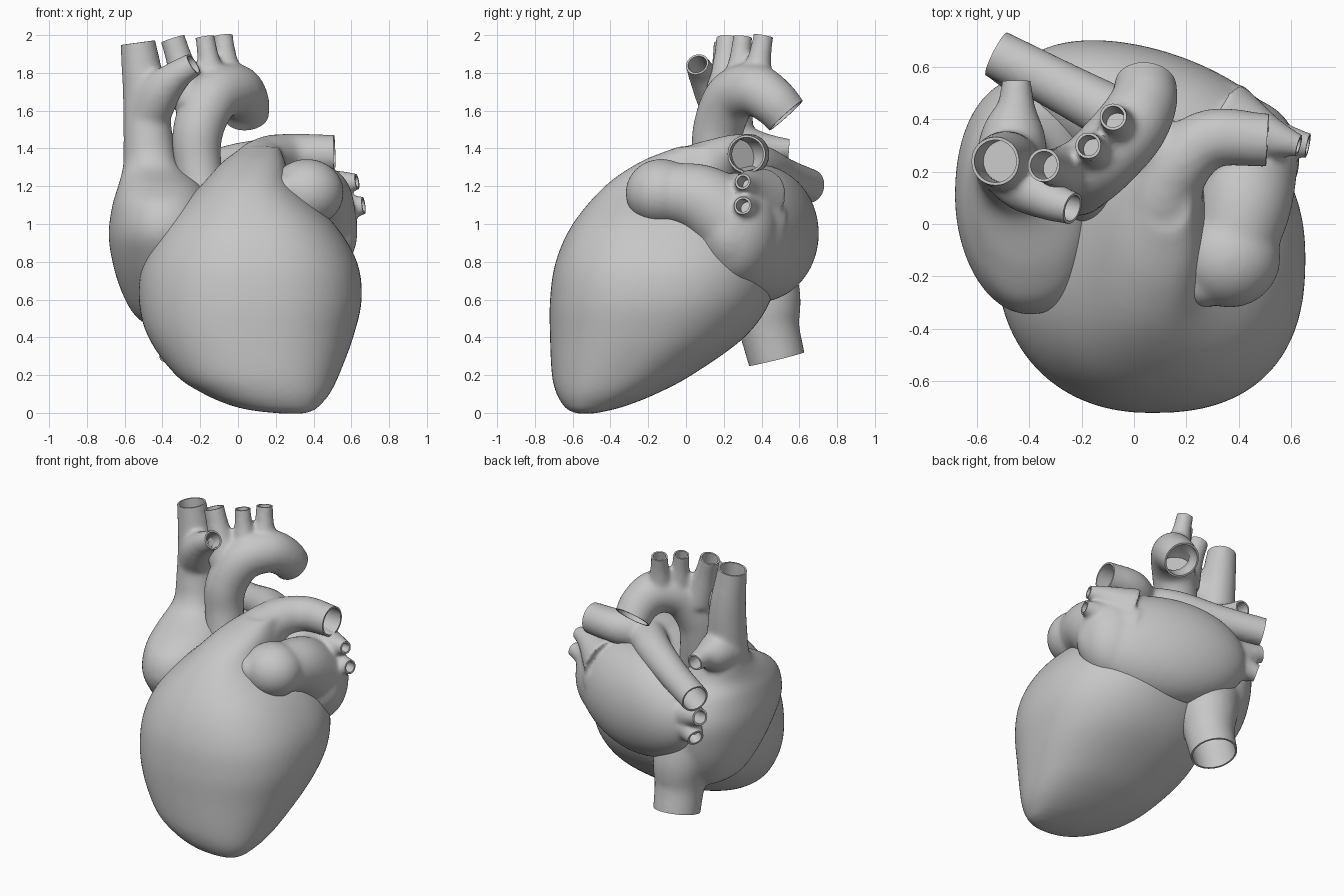
import bpy, bmesh, math
from mathutils import Vector, Matrix

cube = bpy.data.objects.get("Cube")
if cube:
    bpy.data.objects.remove(cube, do_unlink=True)

GREY = (0.57, 0.57, 0.57, 1)
mat = bpy.data.materials.new("plain grey")
mat.use_nodes = True
mat.diffuse_color = GREY
shader = mat.node_tree.nodes["Principled BSDF"]
shader.inputs["Base Color"].default_value = GREY
shader.inputs["Roughness"].default_value = 0.6

SIDES = 40


def spline(rows, steps=8):
    """Catmull-Rom interpolation of rows of any length."""
    pts = [Vector(r) for r in rows]
    pts = [2 * pts[0] - pts[1]] + pts + [2 * pts[-1] - pts[-2]]
    out = []
    for a, b, c, d in zip(pts, pts[1:], pts[2:], pts[3:]):
        for i in range(steps):
            t = i / steps
            out.append(0.5 * (2 * b + (c - a) * t + (2 * a - 5 * b + 4 * c - d) * t * t
                              + (3 * b - a - 3 * c + d) * t ** 3))
    return out + [pts[-2]]


def skin(bm, rings):
    """Closed surface through a list of rings."""
    loops = [[bm.verts.new(p) for p in ring] for ring in rings]
    for lo, hi in zip(loops, loops[1:]):
        for i in range(len(lo)):
            j = (i + 1) % len(lo)
            bm.faces.new((lo[i], lo[j], hi[j], hi[i]))
    bm.faces.new(loops[0][::-1])
    bm.faces.new(loops[-1])


def circle(centre, axis, side, radius):
    other = axis.cross(side)
    angles = [math.tau * i / SIDES for i in range(SIDES)]
    return [centre + radius * (side * math.cos(a) + other * math.sin(a)) for a in angles]


def oval(level, right_corner, left_corner):
    """Level ring from its height and limits; the front corners have their own fullness."""
    z, x0, x1, y0, y1 = level
    ring = []
    for i in range(64):
        c, s = math.cos(math.tau * i / 64), math.sin(math.tau * i / 64)
        power = 0.92 if s > 0 else left_corner if c > 0 else right_corner
        c, s = (math.copysign(abs(v) ** power, v) for v in (c, s))
        ring.append(Vector(((x0 + x1 + (x1 - x0) * c) / 2, (y0 + y1 + (y1 - y0) * s) / 2, z)))
    return ring


class Part:
    """Blobs and tubes fused into one smooth skin with bored vessel ends."""

    def __init__(self, name):
        self.name = name
        self.body = bmesh.new()
        self.cutter = bmesh.new()

    def blob(self, centre, radii, turn=0):
        spin = Matrix.Rotation(math.radians(turn), 3, 'Z').to_quaternion()
        bmesh.ops.create_icosphere(self.body, subdivisions=4, radius=1,
                                   matrix=Matrix.LocRotScale(Vector(centre), spin, Vector(radii)))

    def levels(self, rows, right_corner, left_corner):
        skin(self.body, [oval(l, right_corner, left_corner) for l in spline(rows, 5)])

    def tube(self, rows, open_end=True):
        path = spline(rows)
        pts = [Vector(p[:3]) for p in path]
        radii = [p[3] + 0.004 for p in path]
        frames = []
        side = (pts[1] - pts[0]).orthogonal().normalized()
        for i, p in enumerate(pts):
            axis = (pts[min(i + 1, len(pts) - 1)] - pts[max(i - 1, 0)]).normalized()
            side = (side - axis * side.dot(axis)).normalized()
            frames.append((p, axis, side))
        rings = [circle(*f, r) for f, r in zip(frames, radii)]
        if open_end:
            r = radii[-1]
            rings.append(circle(pts[-1] + axis * 0.035, axis, side, r))
            # bore along the path, then a flat trim beyond the end
            bore = r - 0.013
            cut = [circle(*f, bore) for f in frames if (f[0] - pts[-1]).length < 2.8 * r]
            cut += [circle(pts[-1] + axis * o, axis, side, r * 1.25) for o in (0, 0.08)]
            skin(self.cutter, cut)
        skin(self.body, rings)

    def finish(self, voxel=0.015, smooth=10):
        objs = []
        for bm, suffix in ((self.body, ""), (self.cutter, "_cutter")):
            bmesh.ops.recalc_face_normals(bm, faces=bm.faces)
            me = bpy.data.meshes.new(self.name + suffix)
            bm.to_mesh(me)
            bm.free()
            ob = bpy.data.objects.new(self.name + suffix, me)
            bpy.context.collection.objects.link(ob)
            objs.append(ob)
        ob, cutter = objs
        cutter.hide_render = True
        remesh = ob.modifiers.new("Fuse", 'REMESH')
        remesh.mode = 'VOXEL'
        remesh.voxel_size = voxel
        relax = ob.modifiers.new("Relax", 'SMOOTH')
        relax.factor = 0.5
        relax.iterations = smooth
        cut = ob.modifiers.new("Bore", 'BOOLEAN')
        cut.operation = 'DIFFERENCE'
        cut.solver = 'EXACT'
        cut.object = cutter
        dg = bpy.context.evaluated_depsgraph_get()
        dg.update()
        me = bpy.data.meshes.new_from_object(ob.evaluated_get(dg))
        ob.modifiers.clear()
        ob.data = me
        bpy.data.objects.remove(cutter, do_unlink=True)
        me.materials.clear()
        me.materials.append(mat)
        bpy.ops.object.select_all(action='DESELECT')
        ob.select_set(True)
        bpy.context.view_layer.objects.active = ob
        bpy.ops.object.shade_smooth_by_angle(angle=math.radians(45))


# Ventricles with the lung artery and its two branches
ventricles = Part("ventricles_and_pulmonary_artery")
ventricles.levels([(-0.004, 0.23, 0.35, -0.575, -0.49), (0.012, 0.08, 0.4, -0.62, -0.41),
                   (0.04, -0.04, 0.435, -0.65, -0.31), (0.1, -0.18, 0.485, -0.685, -0.16),
                   (0.2, -0.33, 0.535, -0.71, 0.03), (0.4, -0.475, 0.61, -0.72, 0.31),
                   (0.6, -0.525, 0.655, -0.72, 0.45), (0.8, -0.50, 0.63, -0.69, 0.48),
                   (1.0, -0.39, 0.51, -0.60, 0.42), (1.2, -0.20, 0.3, -0.43, 0.32),
                   (1.33, -0.08, 0.25, -0.24, 0.28), (1.41, 0.03, 0.22, -0.04, 0.25)], 0.92, 0.82)
ventricles.tube([(0.05, -0.1, 0.95, 0.18), (0.09, 0.03, 1.22, 0.17), (0.15, 0.2, 1.33, 0.13),
                 (0.29, 0.325, 1.365, 0.11), (0.51, 0.32, 1.37, 0.098)])
ventricles.tube([(0.16, 0.22, 1.33, 0.12), (-0.02, 0.38, 1.31, 0.11),
                 (-0.27, 0.52, 1.25, 0.095), (-0.525, 0.65, 1.2, 0.09)])
ventricles.finish(smooth=14)

# Right atrium with the great veins
right_atrium = Part("right_atrium_and_great_veins")
right_atrium.levels([(0.45, -0.46, -0.16, 0.05, 0.4), (0.52, -0.55, -0.12, -0.05, 0.47),
                     (0.65, -0.62, -0.1, -0.16, 0.53), (0.8, -0.665, -0.1, -0.27, 0.56),
                     (0.95, -0.685, -0.12, -0.345, 0.56), (1.1, -0.665, -0.15, -0.31, 0.5),
                     (1.2, -0.635, -0.19, -0.18, 0.42), (1.3, -0.61, -0.3, 0.02, 0.38),
                     (1.42, -0.6, -0.35, 0.09, 0.35)], 1.02, 0.85)
right_atrium.tube([(-0.45, 0.19, 1.2, 0.15), (-0.475, 0.22, 1.45, 0.128),
                   (-0.495, 0.24, 1.7, 0.112), (-0.53, 0.24, 1.96, 0.09)])
right_atrium.tube([(-0.48, 0.22, 1.57, 0.115), (-0.41, 0.15, 1.7, 0.105),
                   (-0.32, 0.09, 1.79, 0.075), (-0.235, 0.06, 1.845, 0.06)])
right_atrium.tube([(-0.47, 0.22, 1.38, 0.14), (-0.46, 0.36, 1.39, 0.115),
                   (-0.45, 0.46, 1.4, 0.068), (-0.45, 0.545, 1.395, 0.053)])
right_atrium.tube([(-0.34, 0.29, 0.85, 0.26), (-0.27, 0.41, 0.62, 0.195),
                   (-0.26, 0.44, 0.45, 0.158), (-0.265, 0.48, 0.285, 0.148)])
right_atrium.finish(smooth=14)

# Left atrium with ear-shaped pouch and lung veins
left_atrium = Part("left_atrium_and_lung_veins")
left_atrium.blob((0.09, 0.38, 0.95), (0.57, 0.275, 0.365), -20)
left_atrium.blob((0.39, 0.265, 0.97), (0.24, 0.225, 0.3))
left_atrium.blob((0.365, -0.13, 1.165), (0.195, 0.19, 0.18))
left_atrium.blob((0.27, -0.22, 1.17), (0.11, 0.1, 0.1))
left_atrium.tube([(0.41, 0.26, 1.0, 0.22), (0.42, 0.1, 1.12, 0.185), (0.4, -0.02, 1.155, 0.165),
                  (0.37, -0.13, 1.165, 0.15)], open_end=False)
for z, x, r in ((1.225, 0.63, 0.039), (1.098, 0.665, 0.044)):
    left_atrium.tube([(0.36, 0.38, z - 0.08, 0.16), (0.52, 0.33, z - 0.02, 0.08), (x, 0.3, z, r)])
for z, x in ((1.06, -0.54), (0.905, -0.505)):
    left_atrium.tube([(-0.15, 0.46, 0.98, 0.18), (-0.38, 0.55, (z + 0.99) / 2, 0.1),
                      (x, 0.615, z, 0.052)])
left_atrium.finish(voxel=0.012, smooth=18)

# Aorta with arch and three neck branches
aorta = Part("aorta")
aorta.tube([(-0.15, 0.1, 1.0, 0.12), (-0.21, 0.15, 1.3, 0.12), (-0.21, 0.17, 1.5, 0.13),
            (-0.13, 0.24, 1.67, 0.135), (-0.02, 0.36, 1.71, 0.135), (0.035, 0.46, 1.65, 0.125),
            (0.045, 0.53, 1.575, 0.115)])
for base, top, r in (((-0.24, 0.2, 1.65), (-0.345, 0.225, 1.98), 0.062),
                     ((-0.13, 0.27, 1.7), (-0.175, 0.3, 1.99), 0.048),
                     ((-0.05, 0.36, 1.72), (-0.08, 0.41, 1.995), 0.05)):
    middle = [a * 0.4 + b * 0.6 for a, b in zip(base, top)]
    aorta.tube([(*base, r + 0.045), (*middle, r + 0.008), (*top, r)])
aorta.finish()
